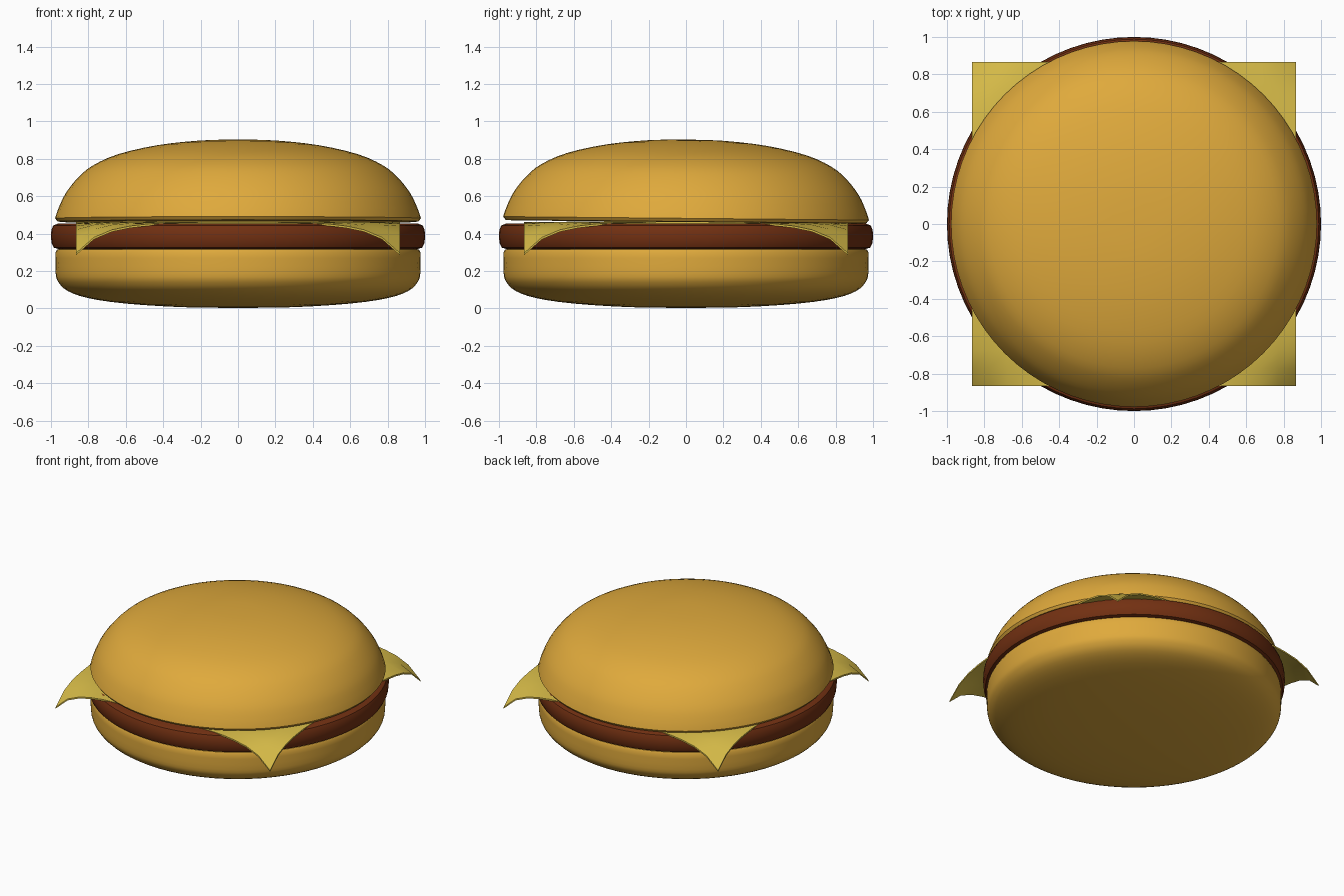
import bpy, bmesh, math
from mathutils import Vector, Matrix

if "Cube" in bpy.data.objects:
    bpy.data.objects.remove(bpy.data.objects["Cube"])


def material(name, color):
    m = bpy.data.materials.new(name)
    m.diffuse_color = (*color, 1)
    m.use_nodes = True
    m.node_tree.nodes["Principled BSDF"].inputs["Base Color"].default_value = m.diffuse_color
    return m


def finish(name, bm, mat, angle=40):
    me = bpy.data.meshes.new(name)
    bm.to_mesh(me)
    bm.free()
    ob = bpy.data.objects.new(name, me)
    bpy.context.collection.objects.link(ob)
    me.materials.append(mat)
    bpy.ops.object.select_all(action='DESELECT')
    ob.select_set(True)
    bpy.context.view_layer.objects.active = ob
    bpy.ops.object.shade_smooth_by_angle(angle=math.radians(angle))
    return ob


def smooth_curve(pts, steps=3):
    """Catmull-Rom curve through the (radius, height) points."""
    p = [Vector(q) for q in pts]
    p = [p[0]] + p + [p[-1]]
    out = []
    for a, b, c, d in zip(p, p[1:], p[2:], p[3:]):
        for i in range(steps):
            t = i / steps
            out.append(0.5 * (2 * b + (c - a) * t + (2 * a - 5 * b + 4 * c - d) * t * t
                              + (3 * b - a - 3 * c + d) * t ** 3))
    return [tuple(q) for q in out] + [tuple(pts[-1])]


def lathe(name, profile, mat, segments=72):
    bm = bmesh.new()
    vs = [bm.verts.new((r, 0, z)) for r, z in profile]
    es = [bm.edges.new(e) for e in zip(vs, vs[1:])]
    bmesh.ops.spin(bm, geom=vs + es, cent=(0, 0, 0), axis=(0, 0, 1),
                   angle=math.tau, steps=segments)
    bmesh.ops.remove_doubles(bm, verts=bm.verts, dist=1e-4)
    bmesh.ops.recalc_face_normals(bm, faces=bm.faces)
    return finish(name, bm, mat)


bread = material("bread", (0.74, 0.40, 0.045))
meat = material("meat", (0.17, 0.03, 0.006))
yellow = material("cheese", (0.68, 0.50, 0.065))

# Bottom bun: rounded underneath, flat on top
lathe("bottom_bun", smooth_curve([(0, 0.003), (0.3, 0.007), (0.6, 0.026), (0.8, 0.055),
                                  (0.91, 0.093), (0.96, 0.14), (0.975, 0.19), (0.975, 0.30)])
      + [(0.968, 0.314), (0.95, 0.32), (0, 0.32)], bread)

# Patty
lathe("patty", [(0, 0.318), (0.96, 0.318), (0.985, 0.325), (0.997, 0.35), (1.0, 0.385),
                (0.998, 0.42), (0.988, 0.443), (0.965, 0.453), (0, 0.453)], meat)

# Top bun: low dome, tipped very slightly backwards
bun = lathe("top_bun", [(0, 0.462), (0.93, 0.462), (0.965, 0.465)]
            + smooth_curve([(0.978, 0.482), (0.96, 0.535), (0.922, 0.615), (0.855, 0.70),
                            (0.775, 0.765), (0.64, 0.825), (0.43, 0.873), (0.2, 0.898),
                            (0, 0.903)]), bread)
pivot = Vector((0, 0, 0.46))
bun.matrix_world = (Matrix.Translation(pivot) @ Matrix.Rotation(math.radians(-0.55), 4, 'X')
                    @ Matrix.Translation(-pivot))

# Cheese slice: square sheet whose corners droop over the patty
DROOP = [(0, 0), (0.87, 0.002), (1.016, 0.015), (1.10, 0.045), (1.16, 0.085), (1.23, 0.175)]


def droop(r):
    for (r0, d0), (r1, d1) in zip(DROOP, DROOP[1:]):
        if r <= r1:
            return d0 + (d1 - d0) * (r - r0) / (r1 - r0)
    return DROOP[-1][1]


bm = bmesh.new()
bmesh.ops.create_grid(bm, x_segments=18, y_segments=18, size=0.867)
for v in bm.verts:
    v.co.z = 0.465 - droop(v.co.xy.length)
top = list(bm.faces)
ret = bmesh.ops.extrude_face_region(bm, geom=top, use_keep_orig=True)
for g in ret["geom"]:
    if isinstance(g, bmesh.types.BMVert):
        g.co.z -= 0.011
bmesh.ops.recalc_face_normals(bm, faces=bm.faces)
finish("cheese_slice", bm, yellow)
